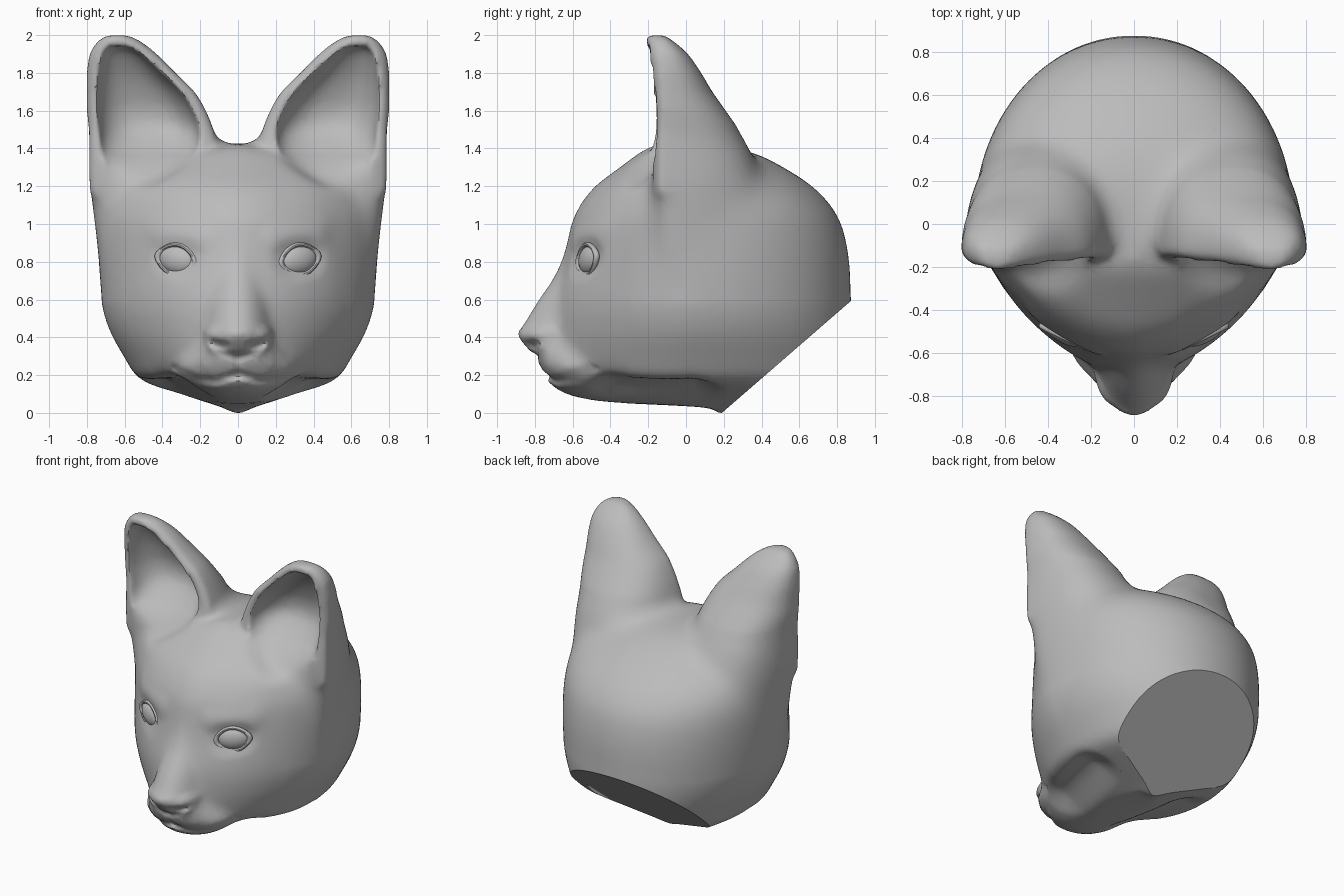
import bpy, bmesh, math
from mathutils import Vector

cube = bpy.data.objects.get("Cube")
if cube:
    bpy.data.objects.remove(cube)

clay = bpy.data.materials.new("grey_clay")
clay.use_nodes = True
clay.diffuse_color = (0.5, 0.5, 0.5, 1)
clay.node_tree.nodes["Principled BSDF"].inputs["Base Color"].default_value = (0.5, 0.5, 0.5, 1)


def activate(obj):
    bpy.ops.object.select_all(action='DESELECT')
    obj.select_set(True)
    bpy.context.view_layer.objects.active = obj


def modify(obj, kind, **settings):
    """Add a modifier and apply it at once."""
    activate(obj)
    mod = obj.modifiers.new(kind.lower(), kind)
    for key, value in settings.items():
        setattr(mod, key, value)
    bpy.ops.object.modifier_apply(modifier=mod.name)


def fuse(obj, part):
    """Join a part to an object and grow one skin over both."""
    activate(obj)
    part.select_set(True)
    bpy.ops.object.join()
    modify(obj, 'REMESH', mode='VOXEL', voxel_size=0.017)


def relax(obj, rule, times):
    """Smooth only the points that meet the rule."""
    bm = bmesh.new()
    bm.from_mesh(obj.data)
    chosen = [v for v in bm.verts if rule(v.co)]
    for _ in range(times):
        bmesh.ops.smooth_vert(bm, verts=chosen, factor=0.5,
                              use_axis_x=True, use_axis_y=True, use_axis_z=True)
    bm.to_mesh(obj.data)
    bm.free()


def spline(rows, steps=6):
    """Smooth the rows of a loft with a Catmull-Rom curve."""
    for i in range(len(rows) - 1):
        a, b = rows[max(i - 1, 0)], rows[i]
        c, d = rows[i + 1], rows[min(i + 2, len(rows) - 1)]
        for k in range(steps):
            t = k / steps
            yield [q + t * ((r - p) + t * ((2*p - 5*q + 4*r - s) + t * (3*q - p - 3*r + s))) / 2
                   for p, q, r, s in zip(a, b, c, d)]
    yield rows[-1]


def loft(name, rows, middle, front_power, back_power, sides=64):
    """Stack rounded slices; a row is height, front, back, inner x, outer x."""
    bm = bmesh.new()
    rings = []
    for z, front, back, inner, outer in spline(rows):
        mid = min(max(middle, front + 0.02), back - 0.02)
        ring = []
        for k in range(sides):
            angle = math.tau * k / sides
            c, s = math.cos(angle), math.sin(angle)
            power = back_power if s > 0 else front_power
            x = (inner + outer) / 2 + (outer - inner) / 2 * math.copysign(abs(c) ** power, c)
            depth = back - mid if s > 0 else mid - front
            y = mid + depth * math.copysign(abs(s) ** power, s)
            ring.append(bm.verts.new((x, y, z)))
        rings.append(ring)
    for low, high in zip(rings, rings[1:]):
        for k in range(sides):
            n = (k + 1) % sides
            bm.faces.new((low[k], low[n], high[n], high[k]))
    bm.faces.new(rings[0])
    bm.faces.new(rings[-1])
    bmesh.ops.recalc_face_normals(bm, faces=bm.faces)
    mesh = bpy.data.meshes.new(name)
    bm.to_mesh(mesh)
    bm.free()
    obj = bpy.data.objects.new(name, mesh)
    bpy.context.collection.objects.link(obj)
    return obj


def centred(rows):
    return [(z, front, back, -half, half) for z, front, back, half in rows]


# Skull, cheeks and throat
head = loft("cat_head", centred([
    (0, .16, .6, .02), (.03, .08, .65, .09), (.06, -.46, .7, .18), (.1, -.59, .75, .31),
    (.17, -.67, .81, .51), (.3, -.7, .85, .605), (.45, -.71, .87, .685), (.6, -.7, .875, .725),
    (.8, -.65, .87, .74), (1, -.61, .83, .745), (1.1, -.56, .77, .735), (1.2, -.48, .675, .69),
    (1.3, -.35, .52, .59), (1.38, -.24, .36, .4), (1.42, -.16, .17, .08)]), 0.02, 1.2, 0.97)

# Ears grow out of the skull
ears = loft("ears", [
    (.75, -.1, .3, .3, .735), (1, -.16, .36, .22, .765), (1.2, -.19, .39, .15, .787),
    (1.4, -.19, .34, .11, .79), (1.5, -.18, .28, .13, .79), (1.6, -.18, .21, .17, .8),
    (1.7, -.19, .14, .23, .8), (1.8, -.2, .08, .33, .8), (1.9, -.21, .01, .43, .785),
    (1.97, -.21, -.07, .52, .74), (2, -.2, -.12, .59, .69)], -0.12, 0.8, 0.85)
modify(ears, 'MIRROR', use_clip=False, use_mirror_merge=False)
fuse(head, ears)
relax(head, lambda p: p.y > (-0.12 if p.z > 1.15 else -0.4) and 0.6 < p.z < 1.52, 90)

# Hollow the ears from the front
hollow = loft("ear_hollow", [
    (1.2, -.4, -.23, .45, .62), (1.3, -.4, -.15, .29, .71), (1.4, -.4, -.04, .21, .735),
    (1.5, -.4, .04, .2, .74), (1.6, -.4, .05, .235, .75), (1.7, -.4, .02, .3, .75),
    (1.8, -.4, -.03, .4, .74), (1.9, -.4, -.1, .51, .72), (1.94, -.4, -.15, .58, .69)],
    -0.24, 0.8, 0.8)
hollow.hide_render = True
modify(hollow, 'MIRROR', use_clip=False, use_mirror_merge=False)
modify(head, 'BOOLEAN', object=hollow, operation='DIFFERENCE', solver='EXACT')
bpy.data.objects.remove(hollow)

# Bridge of the nose, muzzle and chin
muzzle = loft("muzzle", centred([
    (.08, -.58, -.3, .12), (.12, -.68, -.3, .2), (.16, -.725, -.3, .26), (.2, -.745, -.3, .31),
    (.25, -.775, -.3, .33), (.3, -.8, -.3, .29), (.36, -.855, -.3, .23), (.42, -.89, -.3, .205),
    (.5, -.845, -.3, .19), (.6, -.785, -.3, .175), (.7, -.715, -.3, .15), (.8, -.665, -.3, .13),
    (.95, -.615, -.3, .11)]), -0.47, 0.97, 1)
fuse(head, muzzle)
modify(head, 'SMOOTH', factor=0.5, iterations=6)
relax(head, lambda p: p.y < -0.3 and 0.45 < p.z < 1.1, 25)
relax(head, lambda p: -0.72 < p.y < -0.3 and p.z < 0.5, 20)
relax(head, lambda p: p.y < 0 and 1.05 < p.z < 1.37 and 0.2 < abs(p.x) < 0.69, 40)

# Sculpt strokes on both sides: axes seen, path, radius, push
FACE, THROAT = (0, 2), (0, 1)
strokes = [
    (FACE, [(.3, .81), (.35, .82)], .14, (-.01, .035, 0)),                        # eye socket
    (FACE, [(.2, .93), (.42, .95)], .1, (0, -.012, 0)),                           # brow
    (FACE, [(.14, .42), (.13, .37)], .06, (.015, -.005, 0)),                      # nose wing
    (FACE, [(.07, .355), (.11, .37)], .035, (0, .025, 0)),                        # nostril
    (FACE, [(.14, .38), (.08, .32), (0, .29)], .035, (0, .015, 0)),               # under the nose
    (FACE, [(0, .3), (0, .2)], .03, (0, .012, 0)),                                # lip cleft
    (FACE, [(0, .205), (.12, .17), (.23, .18), (.33, .23)], .035, (0, .018, 0)),  # mouth
    (THROAT, [(.3, -.36), (.38, .02)], .2, (0, 0, .06)),                          # under the cheek
]


def reach(point, path):
    best = 9.0
    for a, b in zip(path, path[1:]):
        a, b = Vector(a), Vector(b)
        t = max(0, min(1, (point - a).dot(b - a) / (b - a).length_squared))
        best = min(best, (point - a.lerp(b, t)).length)
    return best


for v in head.data.vertices:
    x, y, z = v.co
    spot = (abs(x), y, z)
    for axes, path, radius, push in strokes:
        if axes == FACE:
            weight = 1 if y < -0.35 and z < 1.1 else 0
        else:
            weight = max(0, min(1, (0.32 - z) / 0.2))
        d = reach(Vector([spot[i] for i in axes]), path) / radius if weight else 1
        if d < 1:
            v.co += weight * Vector((math.copysign(push[0], x), push[1], push[2])) * (1 - d * d) ** 2
            if x * push[0] * math.copysign(1, push[0]) < 0 and push[0] < 0:
                v.co.x -= 2 * weight * push[0] * (-1) * (1 - d * d) ** 2

modify(head, 'DECIMATE', ratio=0.3)

# Slanted flat cut at the neck
bm = bmesh.new()
bm.from_mesh(head.data)
cut = bmesh.ops.bisect_plane(bm, geom=bm.verts[:] + bm.edges[:] + bm.faces[:],
                             plane_co=(0, .19, 0), plane_no=(0, .59, -.68), clear_outer=True)
bmesh.ops.edgeloop_fill(bm, edges=[e for e in cut["geom_cut"] if isinstance(e, bmesh.types.BMEdge)])
bmesh.ops.recalc_face_normals(bm, faces=bm.faces)
bm.to_mesh(head.data)
bm.free()

# Eyeballs and eyelids
parts = [head]
for side, label in ((1, "left"), (-1, "right")):
    turn = (0, -0.2 * side, 0.45 * side)
    bpy.ops.mesh.primitive_uv_sphere_add(segments=32, ring_count=16, radius=1,
                                         location=(.32 * side, -.505, .81), rotation=turn)
    eye = bpy.context.object
    eye.name = label + "_eye"
    eye.scale = (.107, .05, .077)
    bpy.ops.mesh.primitive_torus_add(major_radius=1, minor_radius=.16, major_segments=40,
                                     minor_segments=10, location=(.325 * side, -.522, .81))
    lid = bpy.context.object
    lid.name = label + "_eyelid"
    for v in lid.data.vertices:
        x, y, z = v.co
        # almond outline, flattened towards the two corners
        v.co = (x * .112, -z * .1, y * .08 * (1 - .25 * min(1, x * x)))
    lid.rotation_euler = turn
    parts += [eye, lid]

for obj in parts:
    obj.data.materials.clear()
    obj.data.materials.append(clay)
    activate(obj)
    bpy.ops.object.shade_smooth_by_angle(angle=math.radians(40))
